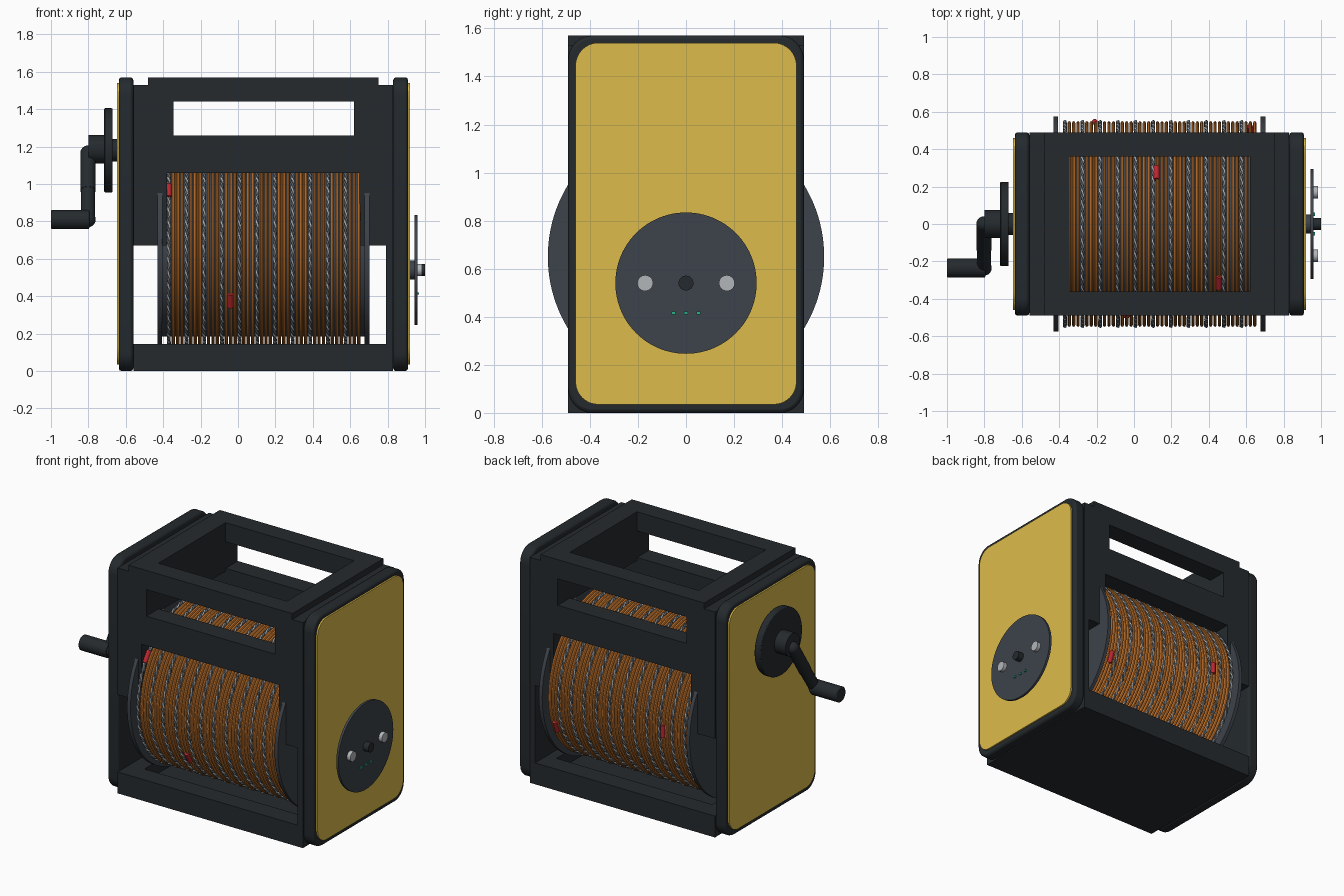
import bpy, bmesh
from math import sin, cos, pi, radians, atan2, hypot
from mathutils import Vector

if "Cube" in bpy.data.objects:
    bpy.data.objects.remove(bpy.data.objects["Cube"])


def mat(name, r, g, b):
    m = bpy.data.materials.new(name)
    m.diffuse_color = (r, g, b, 1)
    m.use_nodes = True
    m.node_tree.nodes["Principled BSDF"].inputs["Base Color"].default_value = m.diffuse_color
    return m


DARK = mat("dark_shell", .018, .023, .027)
GREY = mat("slate_grey", .047, .056, .069)
YELLOW = mat("yellow_panel", .72, .50, .07)
ORANGE = mat("orange_cable", .72, .23, .035)
SILVER = mat("silver", .45, .47, .49)
STEEL = mat("steel", .13, .15, .17)
RED = mat("red_tag", .5, .02, .03)
GREEN = mat("green_light", .02, .45, .25)


def finish(o, name, m, smooth=True):
    o.name = name
    o.data.materials.append(m)
    if smooth:
        bpy.ops.object.select_all(action='DESELECT')
        o.select_set(True)
        bpy.context.view_layer.objects.active = o
        bpy.ops.object.shade_smooth_by_angle(angle=radians(35))
    return o


def from_bmesh(bm, name, m, smooth=True):
    bmesh.ops.recalc_face_normals(bm, faces=bm.faces)
    me = bpy.data.meshes.new(name)
    bm.to_mesh(me)
    bm.free()
    o = bpy.data.objects.new(name, me)
    bpy.context.collection.objects.link(o)
    return finish(o, name, m, smooth)


def box(name, x0, x1, y0, y1, z0, z1, m):
    bm = bmesh.new()
    bmesh.ops.create_cube(bm, size=1)
    for v in bm.verts:
        v.co = ((x0 + x1) / 2 + v.co.x * (x1 - x0), (y0 + y1) / 2 + v.co.y * (y1 - y0),
                (z0 + z1) / 2 + v.co.z * (z1 - z0))
    return from_bmesh(bm, name, m, False)


def bevel(o, width, seg=2):
    b = o.modifiers.new("soft_edges", 'BEVEL')
    b.width, b.segments, b.limit_method, b.angle_limit = width, seg, 'ANGLE', radians(50)


def rod(name, a, b, r, m, n=48):
    a, b = Vector(a), Vector(b)
    bpy.ops.mesh.primitive_cylinder_add(vertices=n, radius=r, depth=(b - a).length, location=(a + b) / 2,
                                        rotation=(b - a).to_track_quat('Z', 'Y').to_euler())
    return finish(bpy.context.object, name, m)


def disc(name, x0, x1, y, z, r, m, n=48):
    return rod(name, (x0, y, z), (x1, y, z), r, m, n)


def plate(name, x0, x1, hy, z0, z1, r, m):
    """Rounded rectangle in the side plane, extruded along x."""
    bm = bmesh.new()
    vs = []
    for k, (sy, z) in enumerate([(1, z1 - r), (-1, z1 - r), (-1, z0 + r), (1, z0 + r)]):
        for i in range(9):
            a = pi / 2 * (k + i / 8)
            vs.append(bm.verts.new((x0, sy * (hy - r) + r * cos(a), z + r * sin(a))))
    f = bm.faces.new(vs)
    ext = bmesh.ops.extrude_face_region(bm, geom=[f])["geom"]
    bmesh.ops.translate(bm, vec=(x1 - x0, 0, 0), verts=[g for g in ext if isinstance(g, bmesh.types.BMVert)])
    return from_bmesh(bm, name, m)


# main housing: block with through windows, top opening, drum bay and grooves
housing = box("housing", -.56, .83, -.49, .49, 0, 1.57, DARK)
CUTS = [(-.56 - .02, .79, -.6, .6, .145, .67),    # wide lower window
        (-.38, .65, -.6, .6, .5, 1.06),           # drum window
        (-.345, .62, -.6, .6, 1.26, 1.44),        # handle slot
        (-.345, .62, -.36, .36, .5, 1.7),         # top opening
        (-.45, .72, -.36, .36, .06, 1.24),        # drum bay
        (-.58, -.48, -.6, .6, 1.53, 1.7),         # left groove
        (.75, .85, -.6, .6, 1.53, 1.7)]           # right groove
for c in CUTS:
    cutter = box("cutter", *c, DARK)
    cutter.hide_render = True
    mod = housing.modifiers.new("cut", 'BOOLEAN')
    mod.operation, mod.solver, mod.object = 'DIFFERENCE', 'EXACT', cutter
    bpy.context.view_layer.objects.active = housing
    bpy.ops.object.modifier_apply(modifier=mod.name)
    bpy.data.objects.remove(cutter)

# end plates with yellow side panels
for side, a, b, c in (("left", -.56, -.637, -.648), ("right", .83, .909, .92)):
    bevel(plate(side + "_end_plate", min(a, b), max(a, b), .49, 0, 1.57, .1, DARK), .014)
    plate(side + "_panel", min(b, c), max(b, c), .46, .035, 1.54, .095, YELLOW)

# drum: core and flanges
CZ = .65
disc("drum_core", -.41, .68, 0, CZ, .465, GREY, 96)
disc("left_flange", -.43, -.405, 0, CZ, .575, GREY, 128)
disc("right_flange", .677, .702, 0, CZ, .575, GREY, 128)

# orange cable: rings with a deep rounded section, three per period
PERIOD, START, TURNS = .0945, -.37, 11
SECTION = [(-.009, .455), (-.009, .540), (-.006, .547), (0, .550), (.006, .547), (.009, .540), (.009, .455)]
bm = bmesh.new()
N = 96
for i in range(TURNS):
    for j in (1, 2, 3):
        x = START + PERIOD * (i + j / 4)
        rows = [[bm.verts.new((x + dx, r * cos(2 * pi * k / N), CZ + r * sin(2 * pi * k / N)))
                 for dx, r in SECTION] for k in range(N)]
        for k in range(N):
            p, q = rows[k], rows[(k + 1) % N]
            for s in range(len(SECTION) - 1):
                bm.faces.new((p[s], p[s + 1], q[s + 1], q[s]))
from_bmesh(bm, "orange_cable_windings", ORANGE)

# twisted wire pairs between the orange windings
for phase, m, name in ((0, SILVER, "bright_wire_strands"), (pi, STEEL, "dark_wire_strands")):
    cu = bpy.data.curves.new(name, 'CURVE')
    cu.dimensions, cu.bevel_depth, cu.bevel_resolution = '3D', .0065, 0
    for i in range(TURNS):
        sp = cu.splines.new('POLY')
        n = 300
        sp.points.add(n - 1)
        sp.use_cyclic_u = True
        for k in range(n):
            a = 2 * pi * k / n
            t = 50 * a + phase
            r = .544 + .006 * cos(t)
            sp.points[k].co = (START + PERIOD * i + .005 * sin(t), r * cos(a), CZ + r * sin(a), 1)
        sp.use_smooth = True
    cu.materials.append(m)
    bpy.context.collection.objects.link(bpy.data.objects.new(name, cu))

# red tags clipped along the cable (x, angle around the drum)
for i, (x, deg) in enumerate([(-.37, 145), (-.04, 210), (.12, 60), (.455, 125), (-.21, 0), (.62, -22)]):
    a = radians(deg)
    mid, tan = Vector((x, .546 * cos(a), CZ + .546 * sin(a))), Vector((0, -sin(a), cos(a))) * .04
    rod("red_tag_%d" % (i + 1), mid - tan, mid + tan, .016, RED, 12)

# hand crank on the left
disc("crank_spindle", -.68, -.64, 0, 1.18, .06, DARK)
bevel(disc("crank_wheel", -.716, -.67, 0, 1.18, .225, DARK, 96), .006)
disc("crank_hub", -.80, -.716, 0, 1.185, .076, DARK)
PATH = [(-.765, 0, 1.175), (-.802, 0, 1.165), (-.802, -.13, .965), (-.802, -.235, .81)]
for i in range(3):
    rod("crank_arm_%d" % (i + 1), PATH[i], PATH[i + 1], (.038, .041, .038)[i], DARK, 24)
for i in (1, 3):
    bpy.ops.mesh.primitive_uv_sphere_add(segments=24, ring_count=12, radius=.041, location=PATH[i])
    finish(bpy.context.object, "crank_joint_%d" % i, DARK)
bevel(disc("crank_grip", -1.0, -.795, -.235, .81, .051, DARK), .006)

# control dial on the right with sockets, knob and lights
disc("dial_post", .91, .95, 0, .54, .05, GREY)
disc("dial_plate", .944, .96, 0, .54, .294, GREY, 96)
disc("dial_knob", .96, 1.0, 0, .54, .031, DARK, 32)
for s in (-1, 1):
    disc("socket_%s" % ("front" if s < 0 else "back"), .96, .985, s * .17, .54, .033, SILVER, 32)
for i in (-1, 0, 1):
    box("light_%d" % (i + 2), .955, .968, i * .052 - .009, i * .052 + .009, .409, .421, GREEN)
